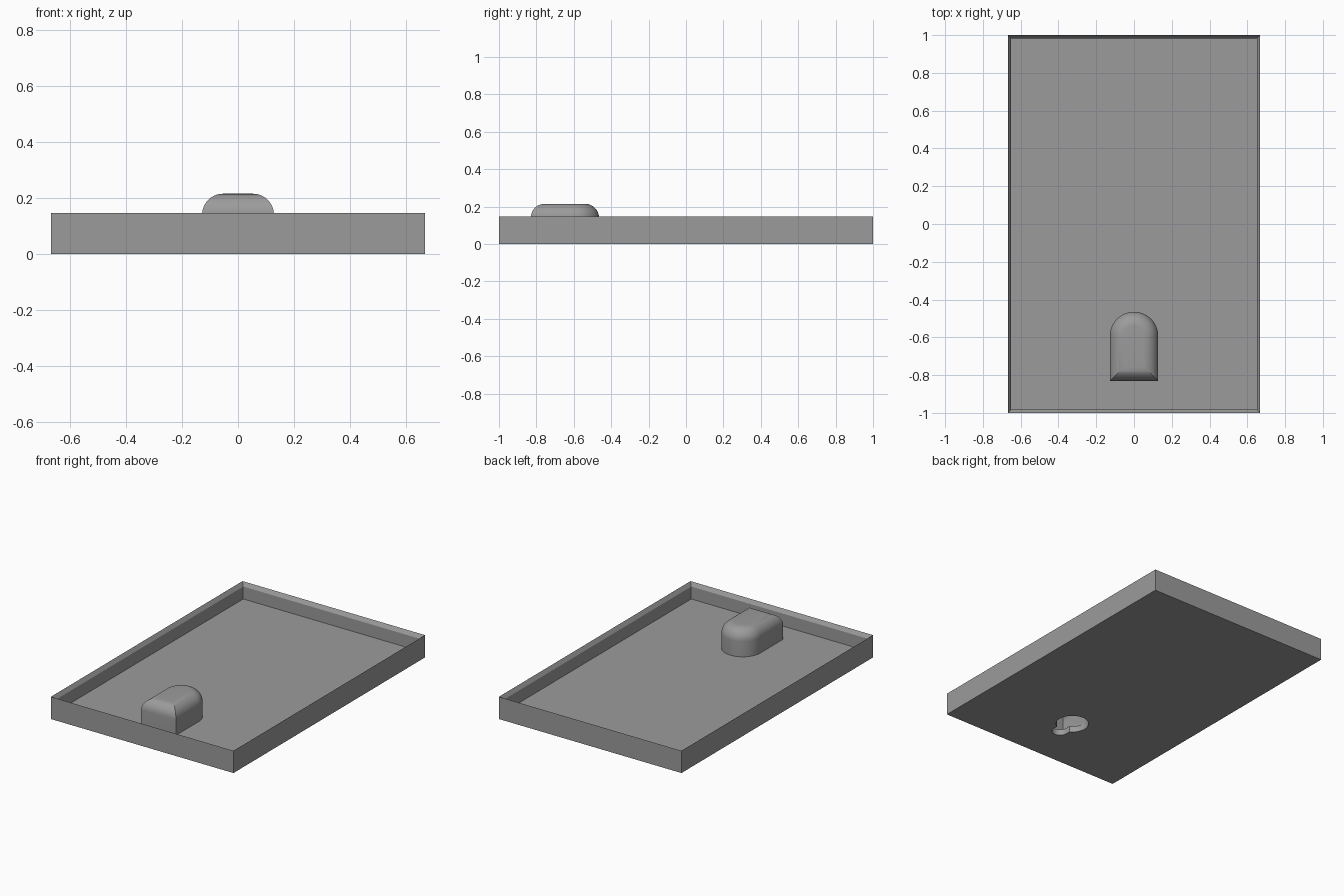
import bpy, bmesh, math

if "Cube" in bpy.data.objects:
    bpy.data.objects.remove(bpy.data.objects["Cube"])

grey = bpy.data.materials.new("mid grey")
grey.diffuse_color = (0.33, 0.33, 0.33, 1)
grey.use_nodes = True
grey.node_tree.nodes["Principled BSDF"].inputs["Base Color"].default_value = grey.diffuse_color


def loft(name, rings):
    """Closed solid skinned through rings with equal point counts."""
    bm = bmesh.new()
    loops = [[bm.verts.new(p) for p in ring] for ring in rings]
    n = len(loops[0])
    for a, b in zip(loops, loops[1:]):
        for i in range(n):
            j = (i + 1) % n
            bm.faces.new((a[i], a[j], b[j], b[i]))
    bm.faces.new(loops[0][::-1])
    bm.faces.new(loops[-1])
    bmesh.ops.recalc_face_normals(bm, faces=bm.faces)
    me = bpy.data.meshes.new(name)
    bm.to_mesh(me)
    bm.free()
    me.materials.append(grey)
    ob = bpy.data.objects.new(name, me)
    bpy.context.collection.objects.link(ob)
    return ob


def rect(x, y, z):
    return [(-x, -y, z), (x, -y, z), (x, y, z), (-x, y, z)]


def arch(r, yc, yf, z, n=32):
    """Outline with a square front at yf and a round back about yc."""
    arc = [(r * math.cos(math.pi * i / n), yc + r * math.sin(math.pi * i / n), z)
           for i in range(n + 1)]
    return arc + [(-r, yf, z), (r, yf, z)]


def dome(name, r, yc, yf, z0, z1, fillet, n=10):
    """Arch-shaped block with a rounded top edge, mitred at the front."""
    rings = [arch(r, yc, yf, z0)]
    for i in range(n + 1):
        a = math.pi / 2 * i / n
        t = fillet * (1 - math.cos(a))
        rings.append(arch(r - t, yc, yf + t, z1 - fillet + fillet * math.sin(a)))
    return loft(name, rings)


def combine(base, other, operation):
    mod = base.modifiers.new(operation, 'BOOLEAN')
    mod.operation, mod.object, mod.solver = operation, other, 'EXACT'
    bpy.context.view_layer.objects.active = base
    bpy.ops.object.modifier_apply(modifier=mod.name)
    bpy.data.objects.remove(other)


# Tray with a bevelled inner lip
tray = loft("tray", [rect(0.667, 1, 0), rect(0.667, 1, 0.147),
                     rect(0.65, 0.983, 0.122), rect(0.65, 0.983, 0.04)])

# Hollow housing raised from the floor
YC = -0.593
combine(tray, dome("housing", 0.128, YC, -0.83, 0.02, 0.215, 0.075), 'UNION')
combine(tray, dome("cavity", 0.1, YC, -0.80, 0.04, 0.187, 0.05), 'DIFFERENCE')

# Keyhole through the underside: round entry, then narrow slot to the front
circle = lambda z: [(0.1 * math.cos(math.tau * i / 64),
                     YC + 0.1 * math.sin(math.tau * i / 64), z) for i in range(64)]
slot = lambda z: [(0.05 * math.cos(math.pi * i / 24),
                   -0.71 - 0.05 * math.sin(math.pi * i / 24), z)
                  for i in range(25)] + [(-0.05, YC, z), (0.05, YC, z)]
for shape in (circle, slot):
    combine(tray, loft("keyhole_cutter", [shape(-0.02), shape(0.06)]), 'DIFFERENCE')

# Smooth the rounded parts, keep the edges crisp
bpy.ops.object.select_all(action='DESELECT')
tray.select_set(True)
bpy.context.view_layer.objects.active = tray
bpy.ops.object.shade_smooth_by_angle(angle=math.radians(30))
